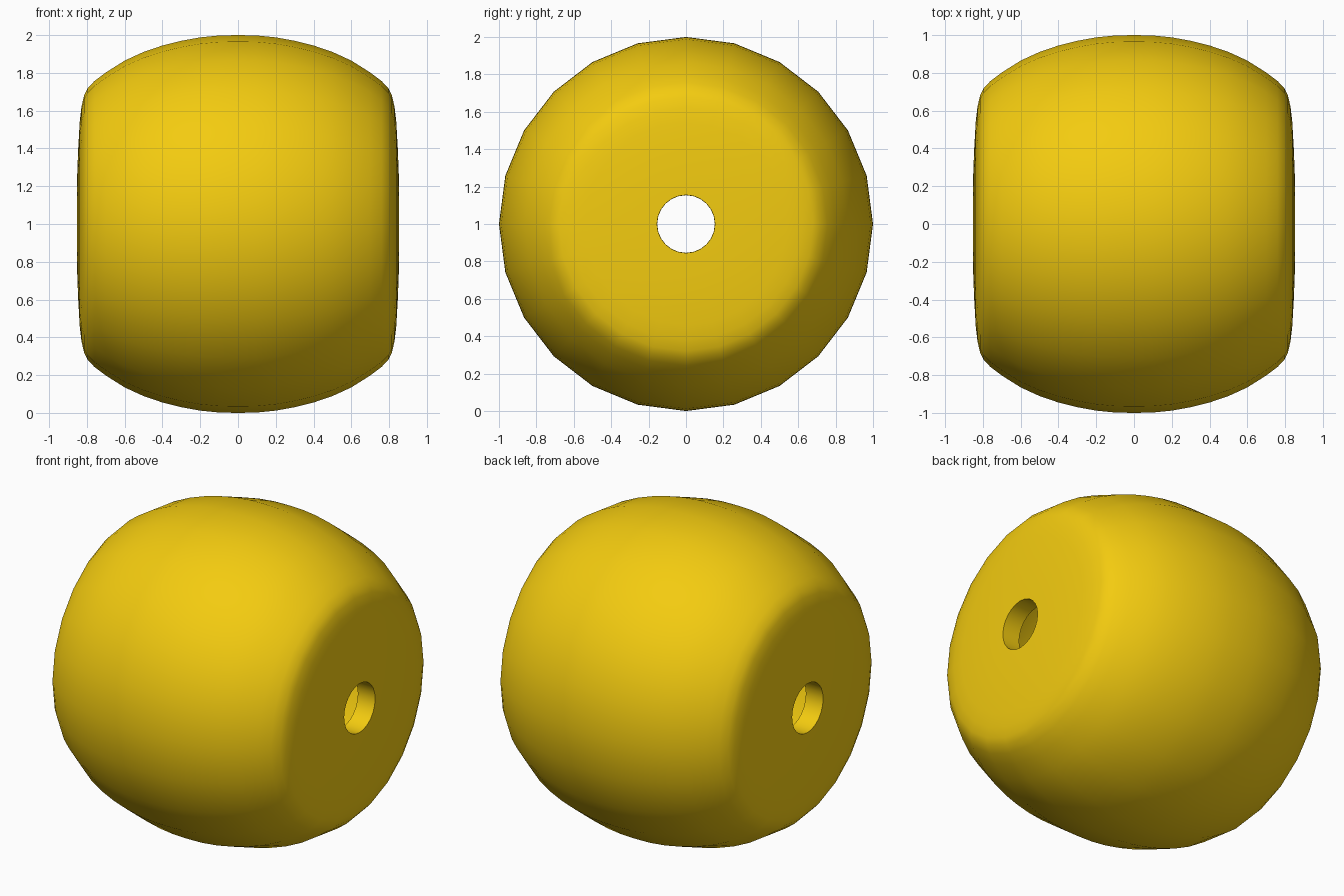
import bpy, bmesh
from math import sin, cos, pi, radians

if "Cube" in bpy.data.objects:
    bpy.data.objects.remove(bpy.data.objects["Cube"])

SIDES = 24
# Half profile from the middle to the hole rim: (x, radius)
half = [(0.0, 1.0), (0.1, 0.998), (0.2, 0.988), (0.3, 0.97), (0.4, 0.945),
        (0.5, 0.911), (0.6, 0.865), (0.7, 0.802), (0.76, 0.757), (0.797, 0.718),
        (0.815, 0.68), (0.829, 0.62), (0.838, 0.54), (0.846, 0.4),
        (0.851, 0.27), (0.852, 0.155)]
profile = [(-x, r) for x, r in reversed(half[1:])] + half

# Bead skin: the profile turned around the x axis
bm = bmesh.new()
rings = [[bm.verts.new((x, r * sin(2 * pi * i / SIDES), 1 + r * cos(2 * pi * i / SIDES)))
          for i in range(SIDES)] for x, r in profile]
for a, b in zip(rings, rings[1:]):
    for i in range(SIDES):
        j = (i + 1) % SIDES
        bm.faces.new((a[i], a[j], b[j], b[i]))
bmesh.ops.recalc_face_normals(bm, faces=bm.faces)
# Make sure the skin faces outward
top = max(bm.faces, key=lambda f: f.calc_center_median().z)
if top.normal.z < 0:
    bmesh.ops.reverse_faces(bm, faces=bm.faces)
mesh = bpy.data.meshes.new("bead")
bm.to_mesh(mesh)
bm.free()
bead = bpy.data.objects.new("bead", mesh)
bpy.context.collection.objects.link(bead)

# Hollow wall, giving the short tube inside each hole
wall = bead.modifiers.new("wall", 'SOLIDIFY')
wall.thickness = 0.12
wall.offset = -1
bpy.context.view_layer.objects.active = bead
bead.select_set(True)
bpy.ops.object.modifier_apply(modifier="wall")
bpy.ops.object.shade_smooth_by_angle(angle=radians(40))

# Yellow colour
yellow = bpy.data.materials.new("yellow")
yellow.diffuse_color = (0.9, 0.6, 0.005, 1)
yellow.use_nodes = True
yellow.node_tree.nodes["Principled BSDF"].inputs["Base Color"].default_value = yellow.diffuse_color
bead.data.materials.append(yellow)
